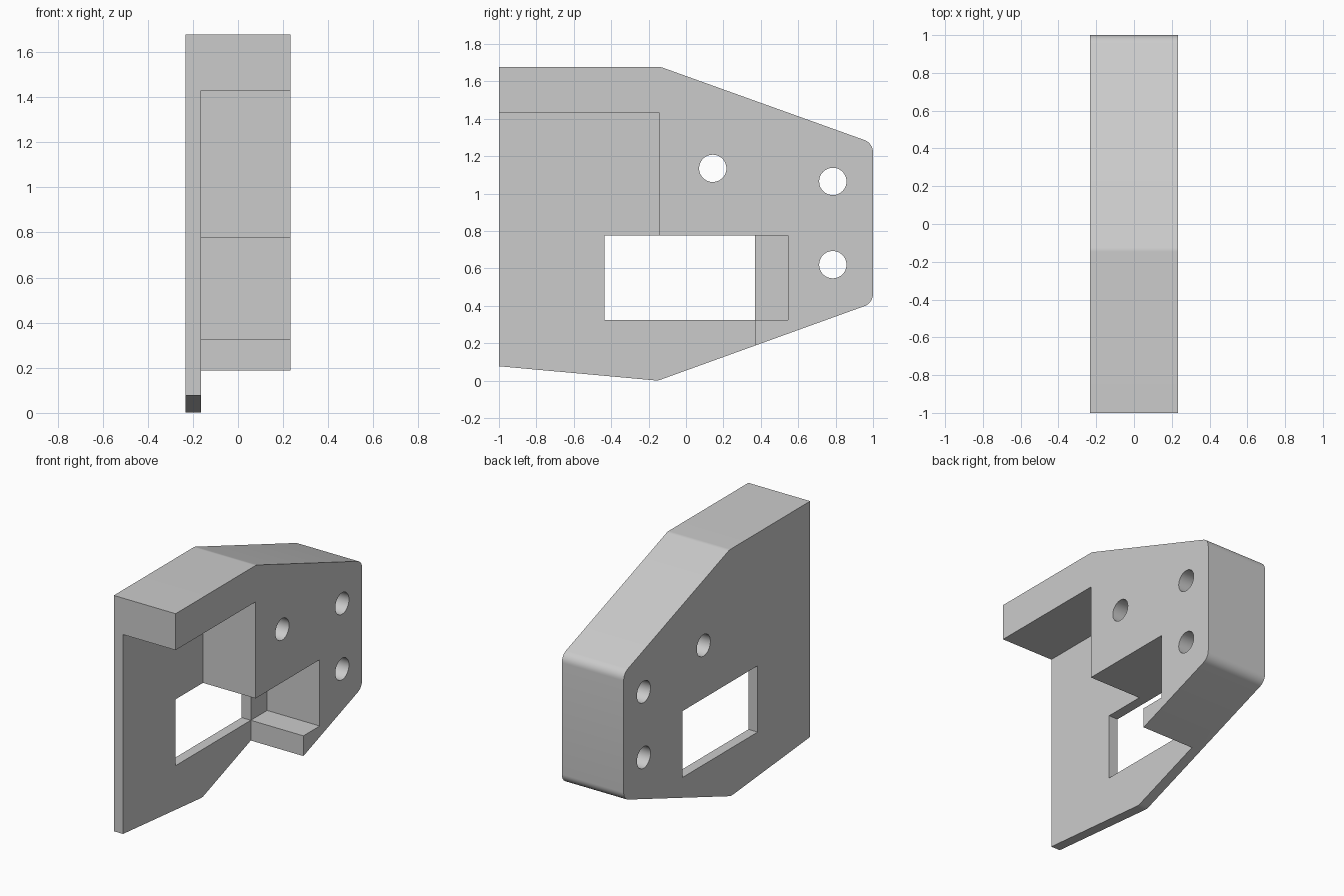
import bpy, bmesh, math
from mathutils import Vector

cube = bpy.data.objects.get("Cube")
if cube:
    bpy.data.objects.remove(cube, do_unlink=True)

X_BACK, X_PLATE, X_FRONT = -0.232, -0.163, 0.232

grey = bpy.data.materials.new("plain_grey")
grey.use_nodes = True
colour = (0.6, 0.6, 0.6, 1)
grey.diffuse_color = colour
grey.node_tree.nodes["Principled BSDF"].inputs["Base Color"].default_value = colour


def fillet(prev, corner, nxt, radius, steps=8):
    """Points of a round that replaces one profile corner."""
    c = Vector(corner)
    a, b = (Vector(prev) - c).normalized(), (Vector(nxt) - c).normalized()
    half = a.angle(b) / 2
    centre = c + (a + b).normalized() * radius / math.sin(half)
    reach = radius / math.tan(half)
    start = (c + a * reach - centre).normalized()
    end = (c + b * reach - centre).normalized()
    return [centre + start.slerp(end, i / steps) * radius for i in range(steps + 1)]


def prism(name, profile, x0, x1):
    """Extrude a (y, z) profile along x."""
    bm = bmesh.new()
    face = bm.faces.new([bm.verts.new((x0, y, z)) for y, z in profile])
    side = bmesh.ops.extrude_face_region(bm, geom=[face])["geom"]
    moved = [v for v in side if isinstance(v, bmesh.types.BMVert)]
    bmesh.ops.translate(bm, verts=moved, vec=(x1 - x0, 0, 0))
    bmesh.ops.recalc_face_normals(bm, faces=bm.faces)
    mesh = bpy.data.meshes.new(name)
    bm.to_mesh(mesh)
    bm.free()
    mesh.materials.append(grey)
    obj = bpy.data.objects.new(name, mesh)
    bpy.context.collection.objects.link(obj)
    return obj


def cut(target, cutter):
    """Subtract a cutter and discard it."""
    cutter.hide_render = True
    mod = target.modifiers.new("cut", 'BOOLEAN')
    mod.operation, mod.solver, mod.object = 'DIFFERENCE', 'EXACT', cutter
    bpy.context.view_layer.objects.active = target
    bpy.ops.object.modifier_apply(modifier=mod.name)
    bpy.data.objects.remove(cutter, do_unlink=True)


# Outer block with rounded corners, except at the straight front edge
corners = [(-1, 0.077), (-0.15, 0), (1, 0.415), (1, 1.27), (-0.135, 1.677), (-1, 1.677)]
outline = [corners[0]]
for i in range(1, 5):
    outline += fillet(corners[i - 1], corners[i], corners[i + 1], 0.07)
outline.append(corners[5])
bracket = prism("bracket", outline, X_BACK, X_FRONT)

# Stepped recess that leaves the thin plate behind it
recess = [(-1.2, 1.43), (-0.143, 1.43), (-0.143, 0.775), (0.545, 0.775),
          (0.545, 0.325), (0.37, 0.325), (0.37, -0.2), (-1.2, -0.2)]
cut(bracket, prism("recess_cutter", recess, X_PLATE, 0.5))

# Window through the plate
window = [(-0.437, 0.325), (0.37, 0.325), (0.37, 0.775), (-0.437, 0.775)]
cut(bracket, prism("window_cutter", window, -0.5, 0))

# Three bolt holes
for y, z in [(0.143, 1.135), (0.785, 1.065), (0.785, 0.62)]:
    ring = [(y + 0.073 * math.cos(math.tau * i / 48), z + 0.073 * math.sin(math.tau * i / 48))
            for i in range(48)]
    cut(bracket, prism("hole_cutter", ring, -0.5, 0.5))

bpy.ops.object.select_all(action='DESELECT')
bracket.select_set(True)
bpy.context.view_layer.objects.active = bracket
bpy.ops.object.shade_smooth_by_angle(angle=math.radians(30))
